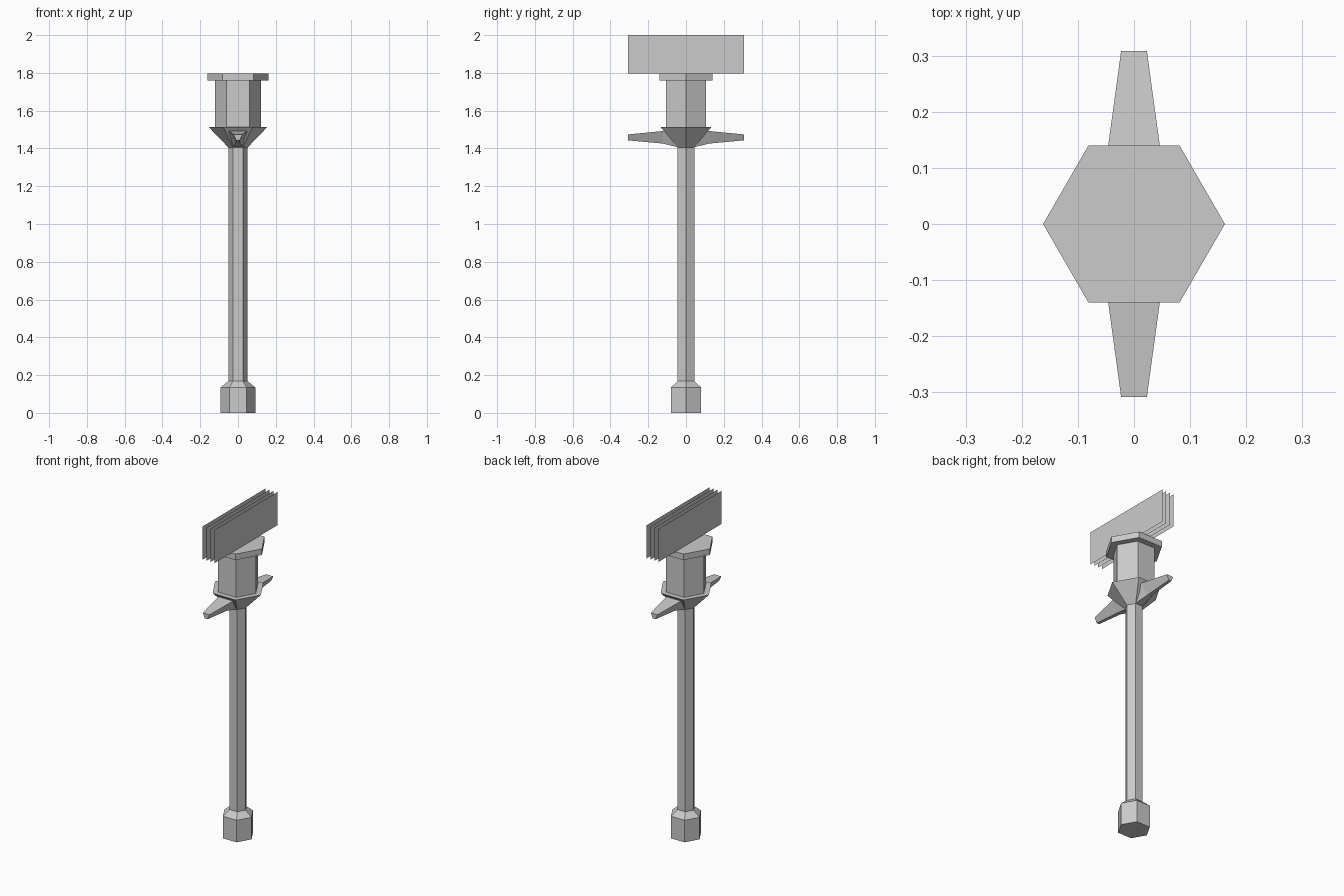
import bpy, bmesh, math

if "Cube" in bpy.data.objects:
    bpy.data.objects.remove(bpy.data.objects["Cube"])


def make_object(name, verts, faces):
    mesh = bpy.data.meshes.new(name)
    mesh.from_pydata(verts, [], faces)
    bm = bmesh.new()
    bm.from_mesh(mesh)
    bmesh.ops.recalc_face_normals(bm, faces=bm.faces)
    bm.to_mesh(mesh)
    bm.free()
    obj = bpy.data.objects.new(name, mesh)
    bpy.context.collection.objects.link(obj)
    return obj


def loft(name, rings, cap_start=False, cap_end=False):
    """Skin a list of equally sized vertex rings."""
    n = len(rings[0])
    verts = [v for ring in rings for v in ring]
    faces = [(r * n + i, r * n + (i + 1) % n, (r + 1) * n + (i + 1) % n, (r + 1) * n + i)
             for r in range(len(rings) - 1) for i in range(n)]
    if cap_start:
        faces.append(tuple(range(n))[::-1])
    if cap_end:
        faces.append(tuple(range(len(verts) - n, len(verts))))
    return make_object(name, verts, faces)


def hexagon(r, z):
    return [(r * math.cos(i * math.pi / 3), r * math.sin(i * math.pi / 3), z) for i in range(6)]


def hex_part(name, profile, **caps):
    return loft(name, [hexagon(r, z) for r, z in profile], **caps)


# Hexagonal pole with a thick foot
hex_part("foot", [(0.092, 0), (0.092, 0.135), (0.051, 0.168)], cap_start=True)
hex_part("shaft", [(0.051, 0.168), (0.051, 1.405)])

# Flared collar, head and overhanging cap
hex_part("collar", [(0.051, 1.405), (0.155, 1.513), (0.121, 1.513)])
hex_part("head", [(0.121, 1.513), (0.121, 1.76)])
hex_part("cap", [(0.121, 1.76), (0.162, 1.76), (0.162, 1.797)], cap_end=True)

# Tapered prongs: y, top half width, top z, bottom half width, bottom z
sections = [(0.045, 0.057, 1.492, 0.025, 1.407),
            (0.125, 0.048, 1.492, 0.012, 1.426),
            (0.308, 0.023, 1.474, 0.009, 1.443)]
for side, label in ((-1, "front"), (1, "back")):
    rings = [[(-tw, side * y, tz), (tw, side * y, tz), (bw, side * y, bz), (-bw, side * y, bz)]
             for y, tw, tz, bw, bz in sections]
    loft(label + "_prong", rings, cap_end=True)

# Four thin parallel flame sheets
for i in range(4):
    x = -0.027 + 0.027 * i
    make_object("flame_sheet_%d" % (i + 1),
                [(x, -0.306, 1.797), (x, 0.306, 1.797), (x, 0.306, 2.0), (x, -0.306, 2.0)],
                [(0, 1, 2, 3)])
